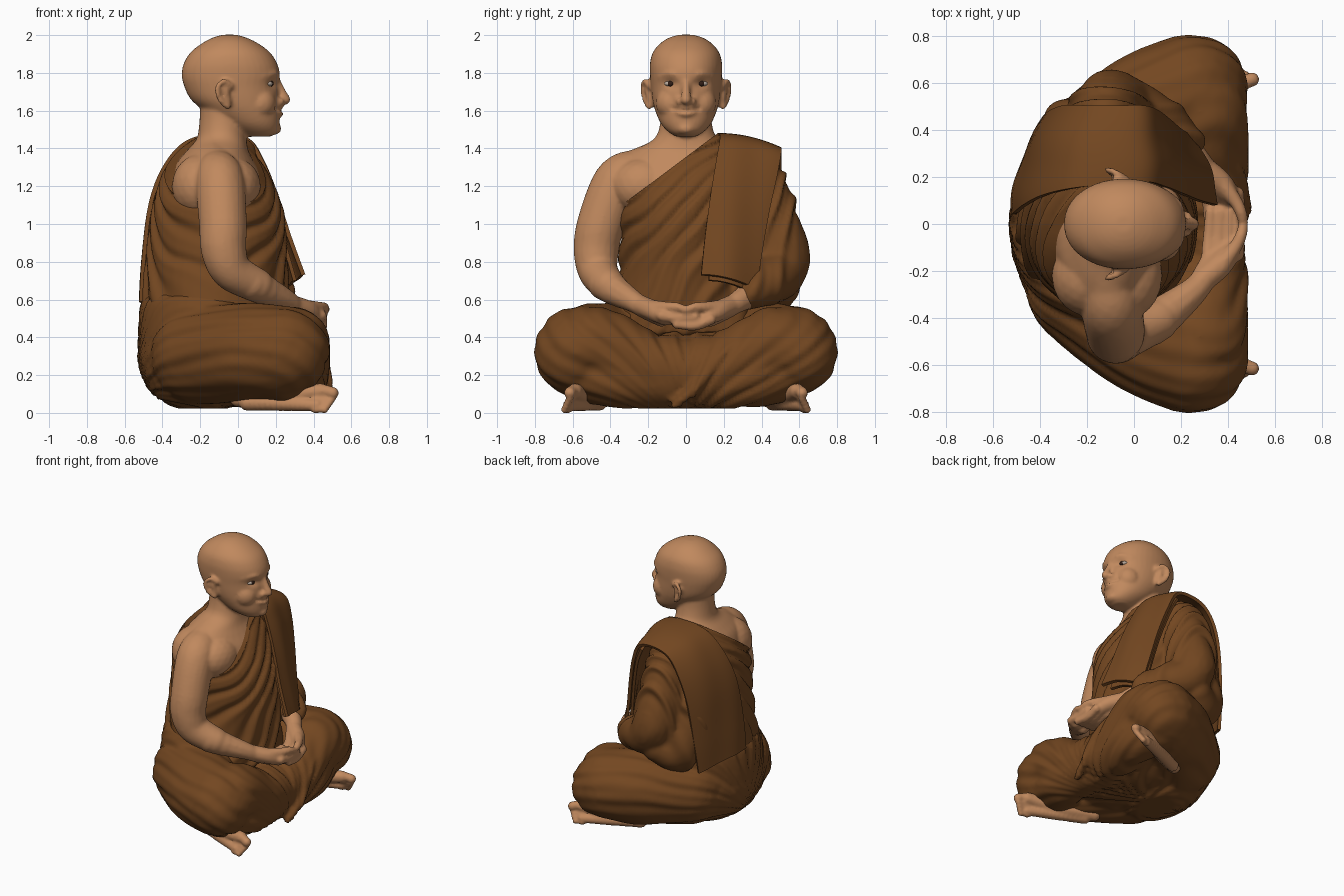
import bpy, bmesh, math
from mathutils import Vector, Matrix, noise


def material(name, rgb):
    m = bpy.data.materials.new(name)
    m.diffuse_color = (*rgb, 1)
    return m


SKIN = material("skin", (0.53, 0.25, 0.112))
ROBE = material("brown_cloth", (0.172, 0.063, 0.015))
WHITE = material("eye_white", (0.5, 0.42, 0.35))
DARK = material("eye_dark", (0.03, 0.013, 0.008))


def spline(keys, n):
    """Smooth curve through tuples of any length."""
    out = []
    for i in range(len(keys) - 1):
        a, b, c, d = (keys[min(max(j, 0), len(keys) - 1)] for j in (i - 1, i, i + 1, i + 2))
        for k in range(n):
            t = k / n
            out.append([q + 0.5 * t * (r - p + t * (2 * p - 5 * q + 4 * r - s + t * (3 * (q - r) + s - p)))
                        for p, q, r, s in zip(a, b, c, d)])
    return out + [list(keys[-1])]


def limb(bm, keys, n=8):
    """Chain of balls along points (x, y, z, radius)."""
    for x, y, z, r in spline(keys, n):
        bmesh.ops.create_icosphere(bm, subdivisions=3 if r > 0.08 else 2, radius=r,
                                   matrix=Matrix.Translation((x, y, z)))


def ball(bm, loc, size):
    bmesh.ops.create_icosphere(bm, subdivisions=3, radius=1,
                               matrix=Matrix.Translation(loc) @ Matrix.Diagonal((*size, 1)))


def loft(bm, keys, power=2.0, n=4, seg=40):
    """Stacked ovals given as (z, back x, front x, half width)."""
    rings = []
    for z, xb, xf, w in spline(keys, n):
        ring = []
        for k in range(seg):
            a = math.tau * k / seg
            c, s = math.cos(a), math.sin(a)
            c, s = (math.copysign(abs(q) ** (2 / power), q) for q in (c, s))
            ring.append(bm.verts.new(((xb + xf) / 2 + c * (xf - xb) / 2, s * w, z)))
        rings.append(ring)
    for a, b in zip(rings, rings[1:]):
        for k in range(seg):
            bm.faces.new((a[k], a[(k + 1) % seg], b[(k + 1) % seg], b[k]))
    bm.faces.new(rings[0][::-1])
    bm.faces.new(rings[-1])


def mirror(s, keys):
    return [(x, s * y, z, r) for x, y, z, r in keys]


def drop_crumbs(bm, least):
    """Remove small loose islands, such as pockets left inside by the fusing."""
    seen, dead = set(), []
    for start in bm.verts:
        if start in seen:
            continue
        seen.add(start)
        island = [start]
        for v in island:
            for e in v.link_edges:
                o = e.other_vert(v)
                if o not in seen:
                    seen.add(o)
                    island.append(o)
        if len(island) < least:
            dead += island
    bmesh.ops.delete(bm, geom=dead, context='VERTS')


def finish(bm, name, mat, voxel=0, smooth=4, shape=None, cut=None):
    """Fuse the pieces into one skin, then shape it point by point."""
    ob = bpy.data.objects.new(name, bpy.data.meshes.new(name))
    bpy.context.collection.objects.link(ob)
    bm.to_mesh(ob.data)
    bm.free()
    if voxel:
        m = ob.modifiers.new("fuse", 'REMESH')
        m.mode, m.voxel_size = 'VOXEL', voxel
        m = ob.modifiers.new("smooth", 'SMOOTH')
        m.factor, m.iterations = 0.5, smooth
        bpy.context.view_layer.update()
        deps = bpy.context.evaluated_depsgraph_get()
        me = bpy.data.meshes.new_from_object(ob.evaluated_get(deps))
        ob.modifiers.clear()
        ob.data = me
        bm = bmesh.new()
        bm.from_mesh(me)
        drop_crumbs(bm, 500)
        bm.normal_update()
        if shape:
            moved = [shape(v.co, v.normal) for v in bm.verts]
            for v, co in zip(bm.verts, moved):
                v.co = co
        if cut:
            bmesh.ops.bisect_plane(bm, geom=bm.verts[:] + bm.edges[:] + bm.faces[:],
                                   plane_co=cut[0], plane_no=cut[1], clear_outer=True)
            bmesh.ops.holes_fill(bm, edges=[e for e in bm.edges if e.is_boundary], sides=0)
        bm.to_mesh(me)
        bm.free()
    ob.data.materials.clear()
    ob.data.materials.append(mat)
    ob.data.polygons.foreach_set("use_smooth", [True] * len(ob.data.polygons))
    return ob


# Head, neck, chest and bare right shoulder
bm = bmesh.new()
loft(bm, [(1.462, 0.06, 0.17, 0.05), (1.485, 0.0, 0.208, 0.09), (1.53, -0.08, 0.22, 0.132),
          (1.60, -0.18, 0.22, 0.163), (1.66, -0.25, 0.218, 0.178), (1.73, -0.285, 0.214, 0.186),
          (1.79, -0.298, 0.222, 0.191), (1.85, -0.287, 0.207, 0.191), (1.91, -0.25, 0.168, 0.175),
          (1.96, -0.185, 0.10, 0.132), (1.988, -0.13, 0.04, 0.085), (2.002, -0.08, -0.01, 0.035)], 2.1)
loft(bm, [(0.5, -0.42, 0.2, 0.3), (0.9, -0.41, 0.2, 0.31), (1.1, -0.39, 0.18, 0.335),
          (1.25, -0.35, 0.13, 0.37), (1.33, -0.32, 0.085, 0.35), (1.39, -0.27, 0.055, 0.275),
          (1.45, -0.22, 0.045, 0.17), (1.53, -0.205, 0.04, 0.137), (1.64, -0.2, 0.03, 0.13)])
limb(bm, [(0.205, 0, 1.76, 0.02), (0.23, 0, 1.70, 0.024), (0.252, 0, 1.657, 0.027)])
ball(bm, (0.18, 0, 1.505), (0.05, 0.055, 0.035))
for s in (-1, 1):
    ball(bm, (0.222, s * 0.034, 1.648), (0.024, 0.02, 0.02))
    ball(bm, (0.115, s * 0.08, 1.64), (0.085, 0.08, 0.085))
    limb(bm, mirror(s, [(0.207, 0.03, 1.785, 0.012), (0.19, 0.085, 1.797, 0.016), (0.13, 0.14, 1.78, 0.012)]))
    for z, r in ((1.612, 0.013), (1.586, 0.016)):
        limb(bm, mirror(s, [(0.228, 0, z, r), (0.217, 0.03, z + 0.002, r), (0.19, 0.068, z + 0.01, 0.009)]), 6)
    limb(bm, mirror(s, [(-0.035, 0.195, 1.73, 0.014), (-0.075, 0.218, 1.757, 0.014),
                        (-0.11, 0.23, 1.72, 0.014), (-0.095, 0.218, 1.66, 0.015),
                        (-0.055, 0.195, 1.622, 0.018)]))
    limb(bm, mirror(s, [(-0.07, 0.195, 1.71, 0.026), (-0.055, 0.185, 1.64, 0.02)]))
limb(bm, [(-0.12, -0.13, 1.36, 0.09), (-0.11, -0.25, 1.29, 0.11), (-0.095, -0.36, 1.22, 0.13),
          (-0.08, -0.45, 1.0, 0.127), (-0.075, -0.475, 0.86, 0.12), (-0.03, -0.465, 0.75, 0.105),
          (0.1, -0.41, 0.675, 0.09)], 10)
ball(bm, (-0.2, -0.22, 1.2), (0.15, 0.17, 0.17))
ball(bm, (-0.02, -0.22, 1.2), (0.14, 0.18, 0.15))
# Forearms, palms, fingers and touching thumbs
for s in (-1, 1):
    limb(bm, mirror(s, [(0.07, 0.43, 0.685, 0.09), (0.17, 0.355, 0.635, 0.077), (0.27, 0.27, 0.585, 0.058),
                        (0.31, 0.2, 0.54, 0.052), (0.34, 0.13, 0.50, 0.045)]))
    limb(bm, mirror(s, [(0.29, 0.24, 0.57, 0.055), (0.37, 0.17, 0.54, 0.055), (0.41, 0.11, 0.505, 0.045)]))
    limb(bm, mirror(s, [(0.36, 0.19, 0.555, 0.045), (0.43, 0.1, 0.56, 0.03),
                        (0.455, 0.05, 0.56, 0.026), (0.465, 0.008, 0.548, 0.022)]))
    dz = 0.04 if s < 0 else 0
    for i in range(4):
        x = 0.315 + 0.042 * i
        limb(bm, mirror(s, [(x, 0.13, 0.495 + dz / 2, 0.03), (x + 0.005, 0.05, 0.463 + dz, 0.028),
                            (x + 0.01, -0.05, 0.468 + dz, 0.024)]))


def face(co, n):
    """Press in the eye sockets and the smiling mouth line."""
    co = co.copy()
    if co.x > 0.08 and co.z > 1.5:
        co.x -= 0.02 * math.exp(-((abs(co.y) - 0.082) / 0.036) ** 2 - ((co.z - 1.743) / 0.024) ** 2)
        if abs(co.y) < 0.078:
            co.x -= 0.01 * math.exp(-((co.z - 1.6 - 2.4 * co.y ** 2) / 0.009) ** 2)
    return co


finish(bm, "head_chest_and_arms", SKIN, 0.0112, 2, face)

# Eyes
for s, side in ((-1, "right"), (1, "left")):
    bm = bmesh.new()
    ball(bm, (0.160, s * 0.083, 1.743), (0.024, 0.032, 0.015))
    finish(bm, side + "_eye", WHITE)
    bm = bmesh.new()
    ball(bm, (0.175, s * 0.081, 1.743), (0.013, 0.017, 0.015))
    finish(bm, side + "_iris", DARK)

# Feet lying on their outer edges, toes forward
for s, side in ((-1, "right"), (1, "left")):
    bm = bmesh.new()
    limb(bm, mirror(s, [(0.0, 0.42, 0.075, 0.045), (0.15, 0.48, 0.08, 0.05), (0.3, 0.55, 0.1, 0.052),
                        (0.44, 0.59, 0.115, 0.042)]))
    limb(bm, mirror(s, [(0.05, 0.46, 0.055, 0.045), (0.25, 0.55, 0.05, 0.042), (0.42, 0.62, 0.04, 0.033)]))
    limb(bm, mirror(s, [(0.44, 0.59, 0.115, 0.04), (0.475, 0.605, 0.115, 0.031), (0.502, 0.615, 0.106, 0.032)]))
    for i in range(4):
        y, z = 0.61 + 0.009 * i, 0.08 - 0.02 * i
        limb(bm, mirror(s, [(0.41, y - 0.01, z, 0.024), (0.475 - 0.012 * i, y, z, 0.019),
                            (0.5 - 0.014 * i, y + 0.005, z - 0.002, 0.021)]))
    finish(bm, side + "_foot", SKIN, 0.009, 2, lambda co, n: Vector((co.x, co.y, max(co.z, 0.0))))

# Robe around crossed legs and hips
bm = bmesh.new()
ball(bm, (-0.19, 0, 0.30), (0.345, 0.46, 0.30))
loft(bm, [(0.06, -0.40, 0.1, 0.30), (0.14, -0.485, 0.2, 0.38), (0.3, -0.525, 0.2, 0.44),
          (0.45, -0.525, 0.2, 0.43), (0.58, -0.51, 0.2, 0.4), (0.63, -0.47, 0.15, 0.35)])
ball(bm, (0.05, 0, 0.24), (0.40, 0.5, 0.21))
for s in (-1, 1):
    limb(bm, mirror(s, [(-0.2, 0.255, 0.31, 0.265), (0.05, 0.46, 0.32, 0.263), (0.235, 0.565, 0.325, 0.24)]))
    limb(bm, mirror(s, [(0.27, 0.59, 0.31, 0.21), (0.285, 0.46, 0.36, 0.2), (0.29, 0.25, 0.25, 0.195),
                        (0.27, 0, 0.205, 0.19)]))
    limb(bm, mirror(s, [(0.25, 0.53, 0.24, 0.18), (0.31, 0.35, 0.19, 0.165), (0.3, 0.1, 0.18, 0.165)]))
limb(bm, [(0.44, 0.3, 0.39, 0.02), (0.46, 0.17, 0.28, 0.03), (0.47, 0.06, 0.14, 0.03), (0.45, -0.06, 0.04, 0.025)], 14)


def leg_folds(co, n):
    w = noise.noise(co * 2.5)
    a = math.atan2(co.z + 0.25 * co.x + 0.03, abs(co.y) + 0.06)
    d = 0.008 * math.sin(30 * a + 3 * w) * (0.6 + noise.noise(co * 2.5 + Vector((5, 0, 0))))
    d += 0.003 * math.sin(62 * a + 4 * w)
    p = co + n * d
    return Vector((p.x, p.y, max(p.z, 0.022)))


finish(bm, "robe_over_legs", ROBE, 0.0165, 5, leg_folds)

# Robe around the trunk and left arm, cut off along the diagonal neckline
bm = bmesh.new()
loft(bm, [(0.42, -0.48, 0.26, 0.42), (0.6, -0.5, 0.26, 0.385), (0.8, -0.485, 0.255, 0.355),
          (1.0, -0.46, 0.245, 0.355), (1.15, -0.43, 0.21, 0.38), (1.28, -0.385, 0.15, 0.395),
          (1.36, -0.33, 0.1, 0.35), (1.43, -0.27, 0.08, 0.26), (1.50, -0.23, 0.06, 0.16)])
limb(bm, [(-0.1, 0.24, 1.33, 0.11), (-0.12, 0.36, 1.25, 0.145), (-0.12, 0.425, 1.05, 0.165),
          (-0.1, 0.475, 0.85, 0.17), (-0.04, 0.475, 0.74, 0.155), (0.1, 0.43, 0.69, 0.12),
          (0.2, 0.355, 0.64, 0.095)], 9)
limb(bm, [(-0.25, 0.3, 1.15, 0.14), (-0.27, 0.34, 0.85, 0.16), (-0.22, 0.4, 0.65, 0.16), (-0.12, 0.48, 0.67, 0.13)])


def trunk_folds(co, n):
    w = noise.noise(co * 3.5)
    a = math.atan2(1.69 - co.z, 0.5 - co.y + 0.25 * max(co.y, 0))
    d = 0.011 * math.sin(58 * a + 2.5 * w) + 0.004 * math.sin(110 * a + 5 * w)
    return co + n * d * (0.85 + 0.6 * noise.noise(co * 3 + Vector((0, 7, 0))))


finish(bm, "robe_over_trunk", ROBE, 0.0145, 4, trunk_folds,
       (Vector((0, 0, 1.355)), Vector((0, -0.75, 1)).normalized()))


# Folded shawl over the left shoulder: (x, z, inner y, outer y) from back hem to front hem
def shawl(name, keys, thick):
    bm = bmesh.new()
    rows = []
    for x, z, y0, y1 in spline(keys, 6):
        row = []
        for k in range(25):
            t = k / 24
            ripple = 0.004 * math.sin(9 * t + 4 * z)
            fx = x * (1 - (0.24 if x < 0 else 0.3) * t * t)
            row.append(bm.verts.new((fx + ripple, y0 + (y1 - y0) * t, z - 0.075 * t * t)))
        rows.append(row)
    for a, b in zip(rows, rows[1:]):
        for k in range(24):
            bm.faces.new((a[k], a[k + 1], b[k + 1], b[k]))
    bmesh.ops.recalc_face_normals(bm, faces=bm.faces[:])
    ob = finish(bm, name, ROBE)
    m = ob.modifiers.new("thickness", 'SOLIDIFY')
    m.thickness, m.offset = thick, 0
    m = ob.modifiers.new("crisp_edges", 'EDGE_SPLIT')
    m.split_angle = math.radians(50)


shawl("shoulder_shawl", [(-0.515, 0.59, 0.04, 0.42), (-0.5, 0.8, 0.05, 0.45), (-0.46, 1.1, 0.08, 0.48),
                         (-0.385, 1.3, 0.12, 0.5), (-0.27, 1.43, 0.15, 0.5), (-0.1, 1.47, 0.17, 0.5),
                         (0.05, 1.445, 0.18, 0.5), (0.13, 1.33, 0.16, 0.48), (0.205, 1.15, 0.13, 0.44),
                         (0.275, 0.93, 0.1, 0.4), (0.345, 0.73, 0.08, 0.37)], 0.022)
shawl("shawl_under_layer", [(0.03, 1.42, 0.19, 0.49), (0.10, 1.31, 0.17, 0.47), (0.175, 1.13, 0.15, 0.43),
                            (0.24, 0.92, 0.13, 0.39), (0.30, 0.7, 0.12, 0.36)], 0.02)
